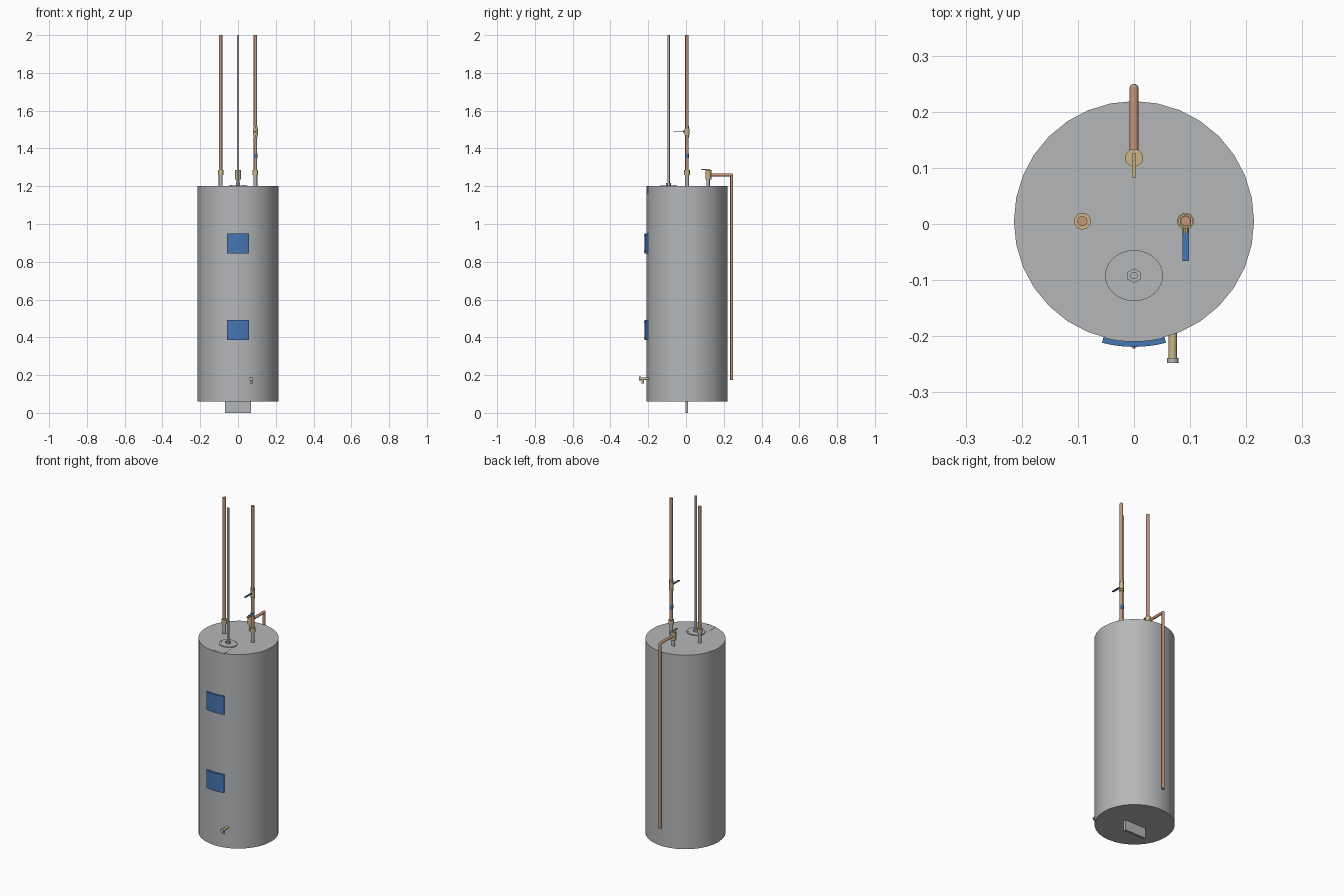
import bpy
import bmesh
import math
from mathutils import Vector

if "Cube" in bpy.data.objects:
    bpy.data.objects.remove(bpy.data.objects["Cube"])


def material(name, colour):
    mat = bpy.data.materials.new(name)
    mat.use_nodes = True
    mat.diffuse_color = (*colour, 1)
    mat.node_tree.nodes["Principled BSDF"].inputs["Base Color"].default_value = (*colour, 1)
    return mat


GREY = material("steel grey", (0.46, 0.47, 0.48))
COPPER = material("copper", (0.56, 0.31, 0.20))
BRASS = material("brass", (0.58, 0.47, 0.24))
BLUE = material("blue paint", (0.06, 0.18, 0.45))

AXIS_Y = 0.005      # tank axis
TANK_R = 0.214
TANK_TOP = 1.2


def finish(obj, name, mat, smooth=True):
    obj.name = name
    obj.data.materials.append(mat)
    if smooth:
        bpy.ops.object.select_all(action="DESELECT")
        obj.select_set(True)
        bpy.context.view_layer.objects.active = obj
        bpy.ops.object.shade_smooth_by_angle(angle=math.radians(35))
    return obj


def rod(name, start, end, radius, mat, sides=16):
    """Closed cylinder between two points."""
    a, b = Vector(start), Vector(end)
    bpy.ops.mesh.primitive_cylinder_add(
        vertices=sides, radius=radius, depth=(b - a).length, location=(a + b) / 2,
        rotation=(b - a).to_track_quat("Z", "Y").to_euler())
    return finish(bpy.context.object, name, mat, sides > 8)


def upright(name, x, y, low, high, radius, mat, sides=16):
    return rod(name, (x, y, low), (x, y, high), radius, mat, sides)


def box(name, low, high, mat):
    a, b = Vector(low), Vector(high)
    bpy.ops.mesh.primitive_cube_add(size=1, location=(a + b) / 2)
    obj = bpy.context.object
    obj.scale = b - a
    return finish(obj, name, mat, False)


def curved_panel(name, half_width, low, high, inner, outer, mat, steps=8):
    """Plate wrapped around the front of the tank."""
    bm = bmesh.new()
    rings = []
    reach = math.asin(half_width / outer)
    for i in range(steps + 1):
        t = reach * (2 * i / steps - 1)
        corners = ((inner, low), (outer, low), (outer, high), (inner, high))
        rings.append([bm.verts.new((r * math.sin(t), AXIS_Y - r * math.cos(t), z))
                      for r, z in corners])
    for a, b in zip(rings, rings[1:]):
        for k in range(4):
            n = (k + 1) % 4
            bm.faces.new((a[k], a[n], b[n], b[k]))
    bm.faces.new(rings[0])
    bm.faces.new(rings[-1])
    bmesh.ops.recalc_face_normals(bm, faces=bm.faces)
    mesh = bpy.data.meshes.new(name)
    bm.to_mesh(mesh)
    bm.free()
    obj = bpy.data.objects.new(name, mesh)
    bpy.context.collection.objects.link(obj)
    return finish(obj, name, mat)


# Tank and its foot plate
upright("tank", 0, AXIS_Y, 0.06, TANK_TOP, TANK_R, GREY, 32)
box("foot_plate", (-0.069, -0.003, 0), (0.069, 0.011, 0.06), GREY)

# Access panels with screws
for label, mid in (("lower", 0.438), ("upper", 0.898)):
    curved_panel(label + "_access_panel", 0.057, mid - 0.053, mid + 0.053, 0.209, 0.224, BLUE)
    for side, dz in (("bottom", -0.042), ("top", 0.042)):
        rod(f"{label}_panel_{side}_screw", (0, -0.216, mid + dz), (0, -0.222, mid + dz),
            0.003, GREY, 10)

# Hot and cold connections on top
for label, x in (("hot", -0.092), ("cold", 0.092)):
    upright(label + "_nipple", x, AXIS_Y, TANK_TOP, 1.265, 0.010, GREY)
    upright(label + "_union", x, AXIS_Y, 1.26, 1.285, 0.015, BRASS)
    upright(label + "_pipe", x, AXIS_Y, 1.28, 2.0, 0.009, COPPER)

# Cold shut-off valve with lever and marker band
upright("cold_band", 0.092, AXIS_Y, 1.35, 1.372, 0.0105, BLUE)
upright("cold_valve_body", 0.092, AXIS_Y, 1.472, 1.506, 0.013, BRASS)
for label, z in (("lower", 1.458), ("upper", 1.504)):
    upright(f"cold_valve_{label}_end", 0.092, AXIS_Y, z, z + 0.016, 0.0115, BRASS, 6)
rod("cold_valve_stem", (0.092, 0, 1.489), (0.092, -0.016, 1.489), 0.005, BRASS, 10)
box("cold_valve_lever", (0.086, -0.066, 1.487), (0.098, -0.008, 1.491), BLUE)

# Electrical conduit, cover and wiring flap
cover = upright("junction_cover", 0, -0.092, TANK_TOP - 0.002, 1.205, 0.0515, GREY, 32)
cover.scale.y = 0.88
upright("conduit_nut", 0, -0.092, 1.203, 1.216, 0.013, GREY, 6)
upright("conduit", 0, -0.092, 1.203, 2.0, 0.0065, GREY)
for label, x, y in (("right", -0.038, -0.099), ("left", 0.03, -0.06)):
    upright(label + "_cover_screw", x, y, 1.204, 1.207, 0.003, GREY, 10)
box("wiring_flap", (-0.052, -0.2025, 1.195), (0.052, -0.125, 1.201), GREY)
curved_panel("wiring_flap_lip", 0.052, 1.16, 1.201, 0.209, 0.2148, GREY)

# Relief valve and its discharge pipe
upright("relief_nipple", 0, 0.117, TANK_TOP, 1.24, 0.009, GREY)
upright("relief_valve_body", 0, 0.118, 1.235, 1.285, 0.016, BRASS)
box("relief_lever", (-0.004, 0.083, 1.285), (0.004, 0.126, 1.291), BRASS)
rod("discharge_run", (0, 0.125, 1.26), (0, 0.242, 1.26), 0.008, COPPER)
upright("discharge_drop", 0, 0.242, 0.175, 1.26, 0.008, COPPER)
bpy.ops.mesh.primitive_uv_sphere_add(segments=16, ring_count=8, radius=0.008,
                                     location=(0, 0.242, 1.26))
finish(bpy.context.object, "discharge_elbow", COPPER)

# Drain valve
rod("drain_body", (0.069, -0.19, 0.181), (0.069, -0.24, 0.181), 0.0075, BRASS)
rod("drain_handle", (0.069, -0.239, 0.181), (0.069, -0.248, 0.181), 0.0105, GREY)
upright("drain_spout", 0.069, -0.229, 0.155, 0.181, 0.0065, BRASS)
